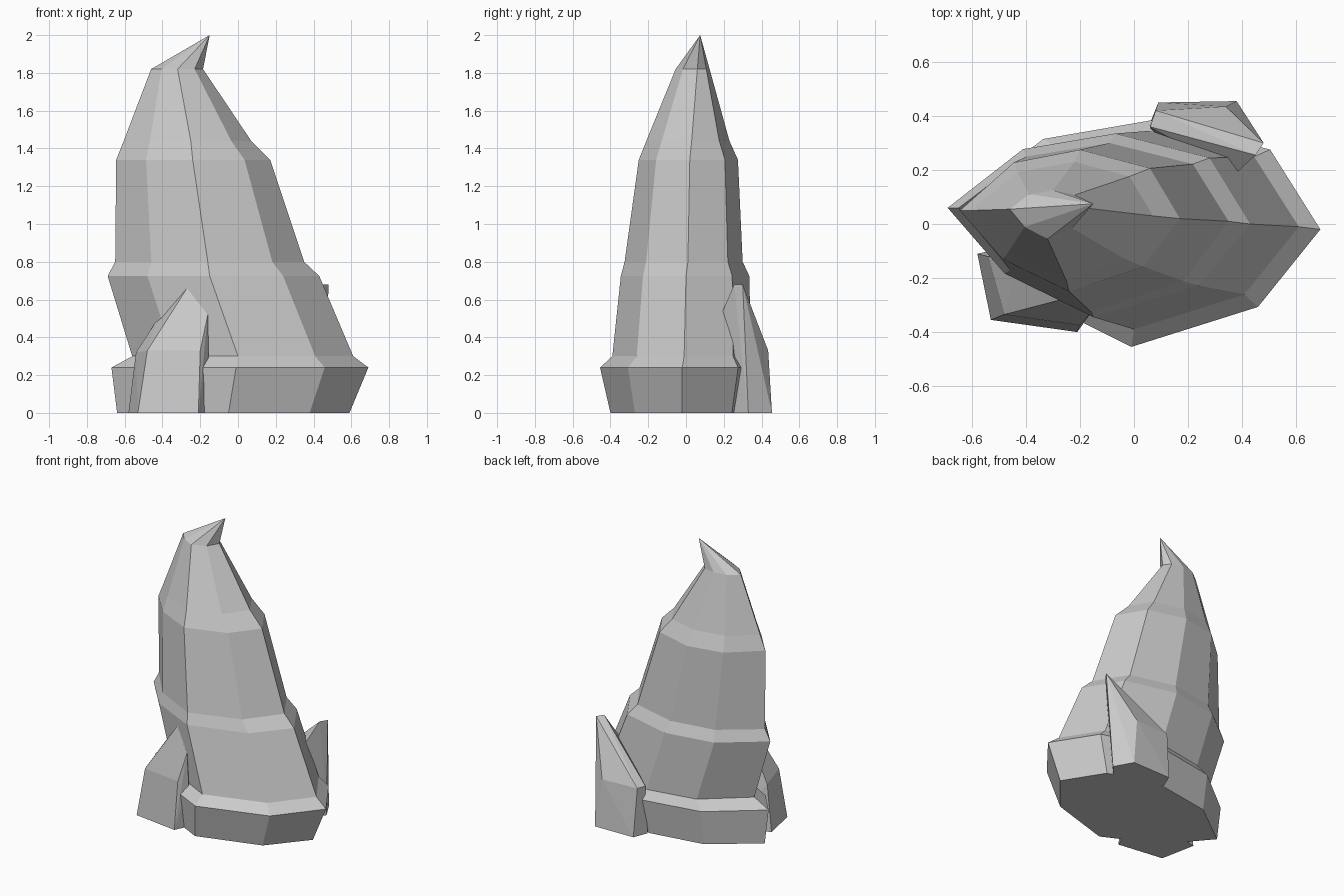
import bpy, bmesh

if "Cube" in bpy.data.objects:
    bpy.data.objects.remove(bpy.data.objects["Cube"])


def finish(bm, name):
    bmesh.ops.recalc_face_normals(bm, faces=bm.faces)
    mesh = bpy.data.meshes.new(name)
    bm.to_mesh(mesh)
    bm.free()
    obj = bpy.data.objects.new(name, mesh)
    bpy.context.collection.objects.link(obj)
    return obj


def mix(a, b, tx, ty, z):
    return (a[0] + (b[0] - a[0]) * tx, a[1] + (b[1] - a[1]) * ty, z)


def octagon(z, left, front, right, back):
    """Eight-sided ring from its four extreme points."""
    return [(*left, z), mix(left, front, .39, .6, z),
            (*front, z), mix(front, right, .67, .34, z),
            (*right, z), mix(back, right, .70, .27, z),
            (*back, z), mix(back, left, .55, .21, z)]


# Main spire: stacked ledges with a hooked tip
rings = [
    (0.00, (-.64, .05), (-.05, -.40), (.59, -.02), (.04, .34)),
    (0.24, (-.67, .05), (-.01, -.455), (.69, -.02), (.07, .385)),
    (0.30, (-.56, .05), (.00, -.39), (.61, -.01), (.06, .345)),
    (0.725, (-.69, .06), (-.15, -.345), (.43, .00), (-.07, .335)),
    (0.80, (-.65, .06), (-.16, -.325), (.35, .01), (-.09, .30)),
    (1.34, (-.645, .05), (-.24, -.25), (.17, .02), (-.20, .275)),
    (1.44, (-.605, .05), (-.25, -.21), (.07, .03), (-.22, .23)),
    (1.82, (-.46, .055), (-.32, -.055), (-.185, .06), (-.30, .125)),
]
bm = bmesh.new()
loops = [[bm.verts.new(p) for p in octagon(*r)] for r in rings]
bm.faces.new(loops[0])
for a, b in zip(loops, loops[1:]):
    for i in range(8):
        j = (i + 1) % 8
        bm.faces.new((a[i], a[j], b[j], b[i]))
tip = bm.verts.new((-.15, .075, 2.0))
for i in range(8):
    bm.faces.new((loops[-1][i], loops[-1][(i + 1) % 8], tip))
finish(bm, "rock_spire")


# Small side rocks: faceted hulls leaning on the spire
def side_rock(name, points):
    bm = bmesh.new()
    for p in points:
        bm.verts.new(p)
    bmesh.ops.convex_hull(bm, input=bm.verts)
    bmesh.ops.delete(bm, geom=[v for v in bm.verts if not v.link_faces], context='VERTS')
    finish(bm, name)


side_rock("front_rock", [
    (-.58, -.11, 0), (-.53, -.355, 0), (-.21, -.40, 0), (-.17, -.32, 0), (-.30, -.05, 0),
    (-.54, -.12, .32), (-.48, -.335, .33), (-.20, -.375, .33), (-.155, -.32, .30),
    (-.43, -.15, .49), (-.27, -.28, .66), (-.16, -.33, .52)])

side_rock("back_rock", [
    (.09, .45, 0), (.38, .455, 0), (.45, .33, 0), (.05, .35, 0), (.25, .10, 0),
    (.08, .42, .33), (.34, .435, .33), (.45, .30, .30), (.06, .36, .33),
    (.48, .30, .68), (.45, .255, .68), (.38, .19, .53)])
